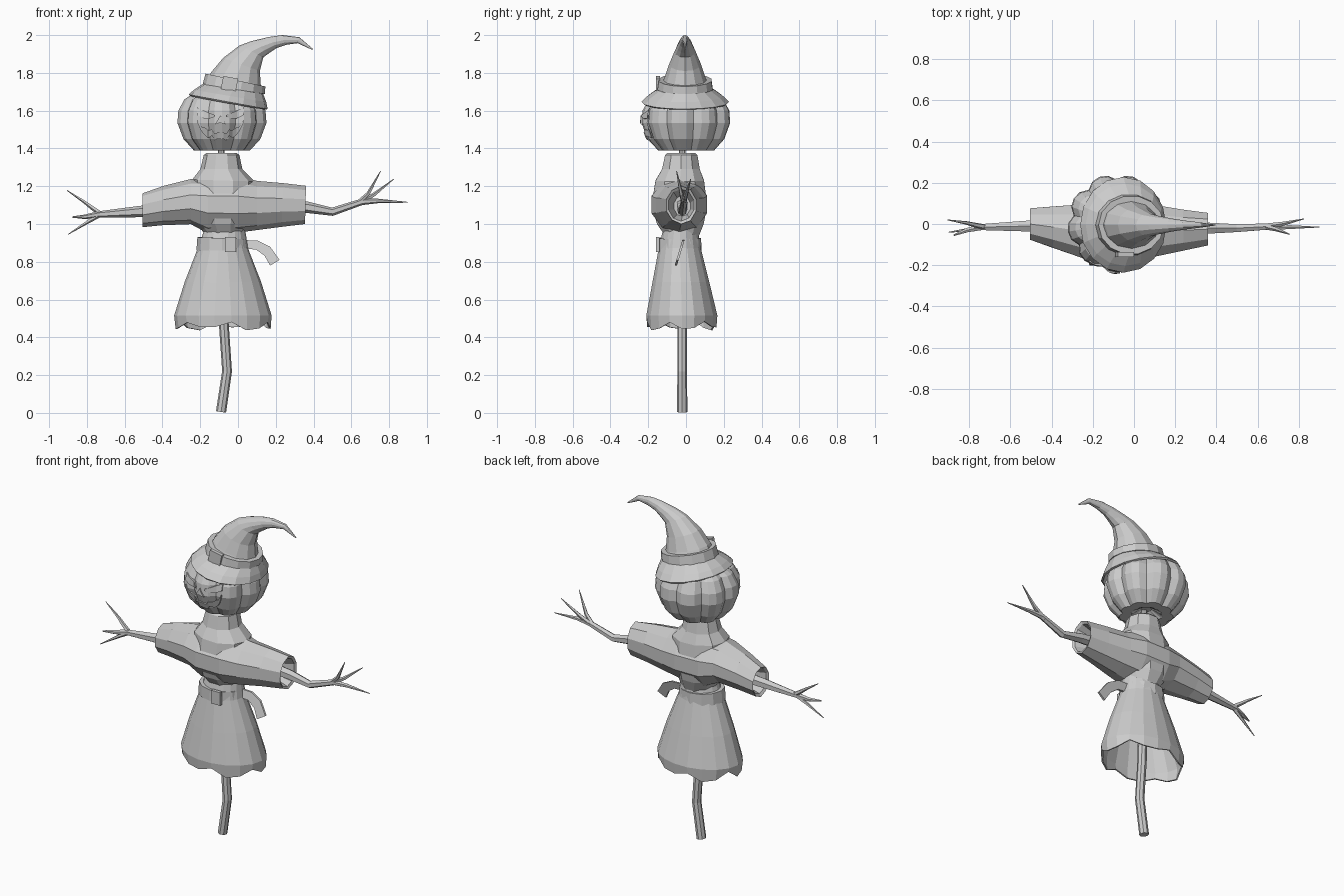
import bpy, bmesh, math, random
from mathutils import Vector, Matrix
from mathutils.bvhtree import BVHTree

random.seed(4)
TAU = math.tau


def skin(name, rings, caps=True, thick=0.0):
    """Join a list of equal-length point rings into one flat-shaded object."""
    bm = bmesh.new()
    vs = [[bm.verts.new(p) for p in ring] for ring in rings]
    n = len(vs[0])
    for a, b in zip(vs, vs[1:]):
        for i in range(n):
            bm.faces.new((a[i], a[(i + 1) % n], b[(i + 1) % n], b[i]))
    if caps:
        bm.faces.new(vs[0])
        bm.faces.new(vs[-1])
    bmesh.ops.recalc_face_normals(bm, faces=bm.faces)
    me = bpy.data.meshes.new(name)
    bm.to_mesh(me)
    bm.free()
    ob = bpy.data.objects.new(name, me)
    bpy.context.collection.objects.link(ob)
    if thick:
        mod = ob.modifiers.new("thickness", 'SOLIDIFY')
        mod.thickness = thick
    return ob


def ellipse(x0, z0, x1, z1, cy, ry, n, jitter=0.0):
    """Ring seen edge-on from the front between (x0,z0) and (x1,z1)."""
    c = Vector(((x0 + x1) / 2, cy, (z0 + z1) / 2))
    u = Vector(((x1 - x0) / 2, 0, (z1 - z0) / 2))
    return [c + u * math.cos(TAU * i / n) * (1 + random.uniform(-jitter, jitter))
            + Vector((0, ry * math.sin(TAU * i / n), 0)) for i in range(n)]


def loft(name, sections, n, jitter=0.0, **kw):
    return skin(name, [ellipse(*s, n, jitter) for s in sections], **kw)


def tube(name, path, n=6):
    """Tapered branch through (x, y, z, radius) points lying near the xz plane."""
    pts = [Vector(p[:3]) for p in path]
    rings = []
    for i, p in enumerate(pts):
        t = (pts[min(i + 1, len(pts) - 1)] - pts[max(i - 1, 0)]).normalized()
        u = t.cross(Vector((0, 1, 0))).normalized()
        v = t.cross(u)
        rings.append([p + (u * math.cos(TAU * k / n) + v * math.sin(TAU * k / n)) * path[i][3]
                      for k in range(n)])
    return skin(name, rings)


def strip(name, pairs, yfun, thick):
    """Thin ribbon from (x_top, z_top, x_low, z_low) pairs."""
    rings = []
    for xt, zt, xl, zl in pairs:
        yt, yl = yfun(xt, zt), yfun(xl, zl)
        rings.append([(xt, yt, zt), (xl, yl, zl), (xl, yl + thick, zl), (xt, yt + thick, zt)])
    return skin(name, rings)


def box(name, centre, size, tilt=0.0):
    bm = bmesh.new()
    m = Matrix.Translation(centre) @ Matrix.Rotation(tilt, 4, 'Y') @ Matrix.Diagonal((*size, 1))
    bmesh.ops.create_cube(bm, size=1, matrix=m)
    me = bpy.data.meshes.new(name)
    bm.to_mesh(me)
    bm.free()
    bpy.context.collection.objects.link(bpy.data.objects.new(name, me))


# Post
tube("post", [(-.09, -.02, .005, .027), (-.058, -.02, .22, .026), (-.075, -.02, .47, .026),
              (-.085, -.02, 1.0, .024), (-.09, -.02, 1.45, .016)], 8)

# Skirt with ragged hem
N = 18
rings = [ellipse(*s, N) for s in [(-.17, .97, .03, .97, -.03, .085),
                                  (-.205, .87, .045, .87, -.033, .105),
                                  (-.275, .69, .115, .69, -.027, .145),
                                  (-.33, .515, .17, .515, -.022, .183),
                                  (-.322, .48, .165, .48, -.022, .178)]]
for i, p in enumerate(rings[-1]):
    p.z = (.445, .455, .485)[i % 3] + random.uniform(-.008, .012)
skin("skirt", rings, caps=False, thick=-.008)

# Shirt: sleeves with recessed ends, joined to the chest and collar
sleeves = loft("shirt", [
    (-.40, 1.03, -.40, 1.13, 0, .045), (-.495, 1.0, -.495, 1.155, 0, .068),
    (-.505, .985, -.505, 1.165, 0, .08), (-.40, .995, -.39, 1.20, -.015, .105),
    (-.25, 1.0, -.25, 1.235, -.035, .137), (-.16, .955, -.16, 1.25, -.035, .155),
    (.0, .955, .0, 1.25, -.035, .155), (.10, .97, .10, 1.225, -.033, .132),
    (.23, .985, .24, 1.215, -.03, .105), (.355, 1.0, .36, 1.20, -.025, .083),
    (.35, 1.015, .35, 1.185, -.025, .07), (.26, 1.04, .26, 1.15, -.02, .045)], 10, .03)
chest = loft("chest", [
    (-.165, .93, .025, .93, -.02, .09), (-.215, 1.0, .055, 1.0, -.03, .13),
    (-.24, 1.1, .08, 1.1, -.035, .155), (-.245, 1.235, .09, 1.225, -.033, .135),
    (-.20, 1.29, .025, 1.29, -.027, .105), (-.182, 1.365, .008, 1.365, -.025, .09),
    (-.165, 1.377, -.01, 1.377, -.025, .077), (-.12, 1.35, -.05, 1.35, -.025, .04)], 10, .02)
mod = sleeves.modifiers.new("join", 'BOOLEAN')
mod.operation = 'UNION'
mod.solver = 'EXACT'
mod.object = chest
bpy.context.view_layer.objects.active = sleeves
bpy.ops.object.modifier_apply(modifier=mod.name)
bpy.data.objects.remove(chest)

# Belt, buckle and hanging end
loft("belt", [(-.2, .865, .03, .865, -.035, .095), (-.22, .86, .05, .86, -.035, .117),
              (-.215, .93, .045, .92, -.035, .115), (-.18, .93, .01, .92, -.035, .09)],
     12, caps=False)
box("belt_buckle", (-.04, -.15, .892), (.06, .02, .08))
strip("belt_end", [(.03, .915, .03, .87), (.105, .912, .095, .865), (.17, .88, .14, .833),
                   (.22, .81, .17, .78)], lambda x, z: -.06 + (z - .78) * .3, .012)

# Arms with twig fingers
tube("left_arm", [(-.38, -.005, 1.075, .033), (-.52, -.01, 1.066, .03), (-.74, -.015, 1.05, .017),
                  (-.81, -.03, 1.038, .012), (-.875, -.055, 1.037, .004)])
tube("right_arm", [(.24, -.02, 1.10, .034), (.37, -.02, 1.088, .03), (.50, -.02, 1.065, .022),
                   (.655, -.012, 1.117, .017), (.74, -.015, 1.122, .012), (.90, -.015, 1.115, .002)])
for k, path in enumerate([
        [(-.72, -.015, 1.05, .014), (-.77, -.005, 1.085, .012), (-.81, .005, 1.115, .009), (-.905, .02, 1.178, .002)],
        [(-.73, -.015, 1.05, .014), (-.79, -.025, 1.015, .010), (-.90, -.04, .945, .002)],
        [(.63, -.012, 1.105, .014), (.69, -.025, 1.16, .011), (.755, -.05, 1.28, .002)],
        [(.65, -.01, 1.115, .014), (.72, 0, 1.155, .011), (.825, .025, 1.238, .002)]]):
    tube(f"finger_{k + 1}", path, 5)

# Pumpkin head with nine lobes
LOBES, SEG = 9, 4
rings = []
for r, z in [(.03, 1.43), (.09, 1.39), (.15, 1.39), (.205, 1.45), (.237, 1.535), (.232, 1.60),
             (.20, 1.66), (.13, 1.705), (.04, 1.70)]:
    ring = []
    for i in range(LOBES * SEG):
        a = TAU * (i / (LOBES * SEG)) - math.pi / 2 + TAU / (2 * LOBES)
        k = r * (.89, .985, 1.01, .985)[i % SEG]
        ring.append((-.085 + k * math.cos(a), .004 + k * math.sin(a), z))
    rings.append(ring)
head = skin("pumpkin_head", rings)
tree = BVHTree.FromPolygons([v.co for v in head.data.vertices],
                            [tuple(p.vertices) for p in head.data.polygons])


def face_y(x, z):
    hit = tree.ray_cast(Vector((x, -1, z)), Vector((0, 1, 0)))[0]
    return (hit.y if hit else -.2) - .01


# Face pieces, mirrored about the head centre
def feature(name, cols, mirror=1):
    strip(name, [(-.093 + mirror * x, t, -.093 + mirror * x, b) for x, t, b in cols], face_y, .018)


EYE = [(.03, 1.577, 1.568), (.06, 1.588, 1.557), (.09, 1.602, 1.56), (.125, 1.618, 1.578)]
feature("left_eye", EYE, -1)
feature("right_eye", EYE)
feature("nose", [(-.026, 1.532, 1.527), (0, 1.575, 1.537), (.026, 1.532, 1.527)])
half = [(.015, 1.485, 1.452), (.03, 1.478, 1.442), (.045, 1.50, 1.468), (.065, 1.497, 1.455),
        (.085, 1.512, 1.472), (.10, 1.515, 1.49), (.122, 1.553, 1.535)]
feature("mouth", [(-x, t, b) for x, t, b in reversed(half)] + half)

# Hat: brim, bent cone, band and buckle
loft("hat_brim", [(-.26, 1.685, .158, 1.608, -.004, .232), (-.235, 1.71, .15, 1.645, -.004, .20),
                  (-.18, 1.745, .135, 1.69, -.004, .142)], 16, .015, caps=False, thick=.012)
loft("hat_cone", [(-.175, 1.74, .13, 1.69, -.005, .135), (-.14, 1.805, .12, 1.735, -.005, .11),
                  (-.08, 1.88, .115, 1.81, -.005, .085), (.01, 1.945, .135, 1.882, -.005, .056),
                  (.07, 1.968, .165, 1.905, -.005, .045), (.16, 1.99, .205, 1.932, -.005, .032),
                  (.235, 2.0, .255, 1.948, -.005, .022), (.325, 1.989, .315, 1.957, -.005, .013),
                  (.397, 1.927, .393, 1.922, -.005, .002)], 12, .02)
loft("hat_band", [(-.16, 1.74, .11, 1.69, -.005, .12), (-.187, 1.74, .142, 1.688, -.005, .15),
                  (-.172, 1.796, .145, 1.728, -.005, .143), (-.13, 1.785, .11, 1.735, -.005, .105)],
     14, caps=False)
box("hat_buckle", (-.045, -.148, 1.742), (.08, .022, .07), math.radians(11))
